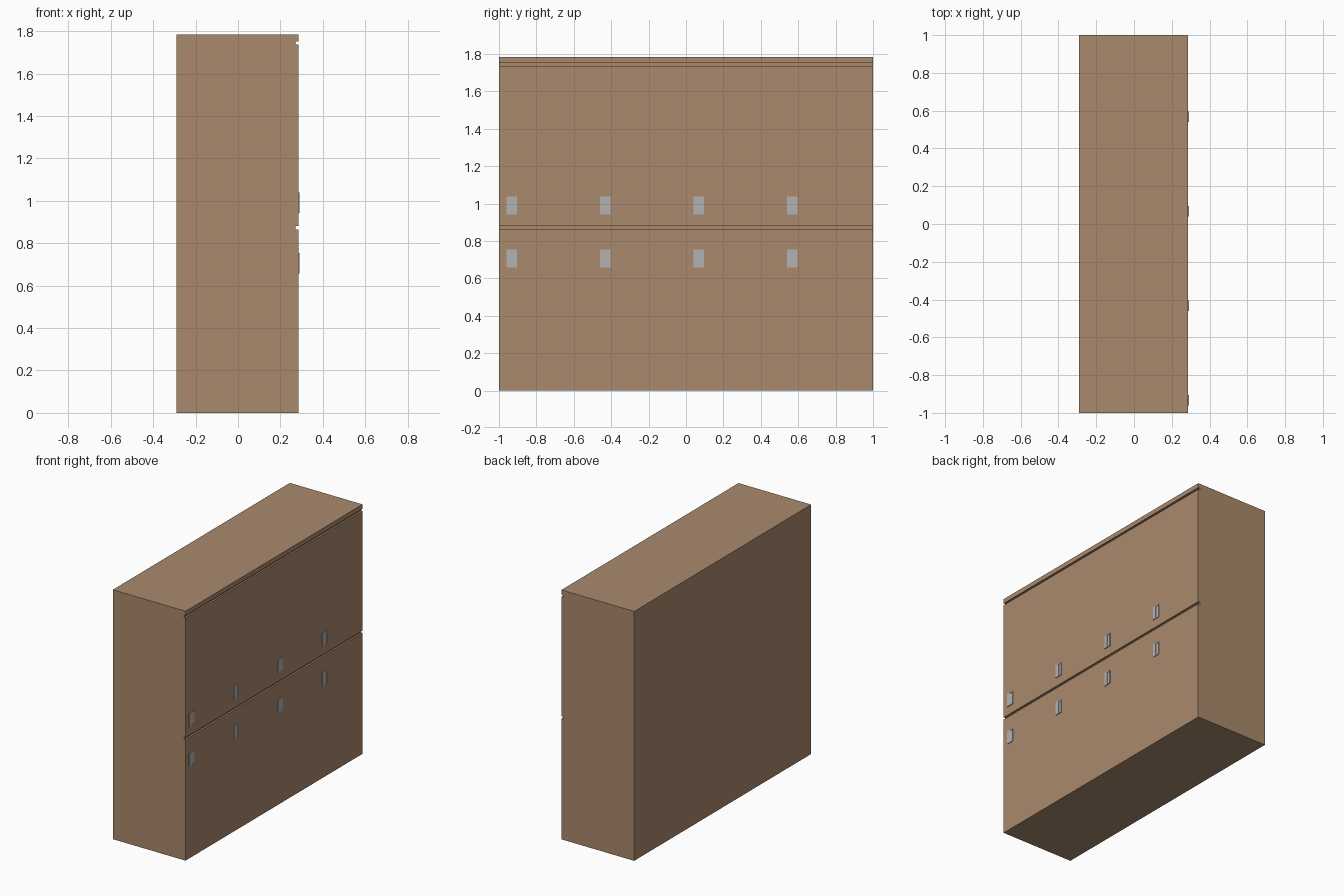
import bpy, bmesh

if "Cube" in bpy.data.objects:
    bpy.data.objects.remove(bpy.data.objects["Cube"])

def material(name, col):
    m = bpy.data.materials.new(name)
    m.diffuse_color = (*col, 1)
    m.use_nodes = True
    m.node_tree.nodes["Principled BSDF"].inputs["Base Color"].default_value = m.diffuse_color
    return m

wood = material("brown wood", (0.40, 0.253, 0.153))
metal = material("grey metal", (0.45, 0.45, 0.46))

def make_object(name, bm, mat):
    bmesh.ops.recalc_face_normals(bm, faces=bm.faces)
    me = bpy.data.meshes.new(name)
    bm.to_mesh(me)
    bm.free()
    me.materials.append(mat)
    ob = bpy.data.objects.new(name, me)
    bpy.context.collection.objects.link(ob)
    return ob

# cabinet body: side profile with two finger grooves, extruded along its length
FX = 0.285
profile = [(-0.29, 0), (FX, 0)]
for lo, hi in ((0.864, 0.88), (1.736, 1.75)):
    profile += [(FX, lo), (0.272, lo), (0.272, hi), (FX, hi)]
profile += [(FX, 1.783), (-0.29, 1.783)]
bm = bmesh.new()
face = bm.faces.new([bm.verts.new((x, -1, z)) for x, z in profile])
ext = bmesh.ops.extrude_face_region(bm, geom=[face])
bmesh.ops.translate(bm, vec=(0, 2, 0),
                    verts=[v for v in ext["geom"] if isinstance(v, bmesh.types.BMVert)])
make_object("cabinet_body", bm, wood)

def pull(name, y, z):
    """Thin plate with a shallow finger pocket on its right half."""
    ys = [y, y + 0.029, y + 0.051, y + 0.056]
    zs = [z, z + 0.006, z + 0.09, z + 0.096]
    bm = bmesh.new()
    grid = [[bm.verts.new((0.29, a, b)) for b in zs] for a in ys]
    pocket = None
    for i in range(3):
        for j in range(3):
            f = bm.faces.new([grid[i][j], grid[i + 1][j], grid[i + 1][j + 1], grid[i][j + 1]])
            if i == 1 and j == 1:
                pocket = f
    # pocket floor
    r = bmesh.ops.extrude_discrete_faces(bm, faces=[pocket])["faces"][0]
    bmesh.ops.translate(bm, vec=(-0.0035, 0, 0), verts=r.verts)
    # plate rim down to the door
    rim = [e for e in bm.edges if len(e.link_faces) == 1]
    ext = bmesh.ops.extrude_edge_only(bm, edges=rim)
    bmesh.ops.translate(bm, vec=(-0.006, 0, 0),
                        verts=[v for v in ext["geom"] if isinstance(v, bmesh.types.BMVert)])
    make_object(name, bm, metal)

# four pulls on each of the two door rows
for row, z in (("lower", 0.658), ("upper", 0.942)):
    for k in range(4):
        pull(f"{row}_pull_{k + 1}", -0.96 + 0.5 * k, z)
